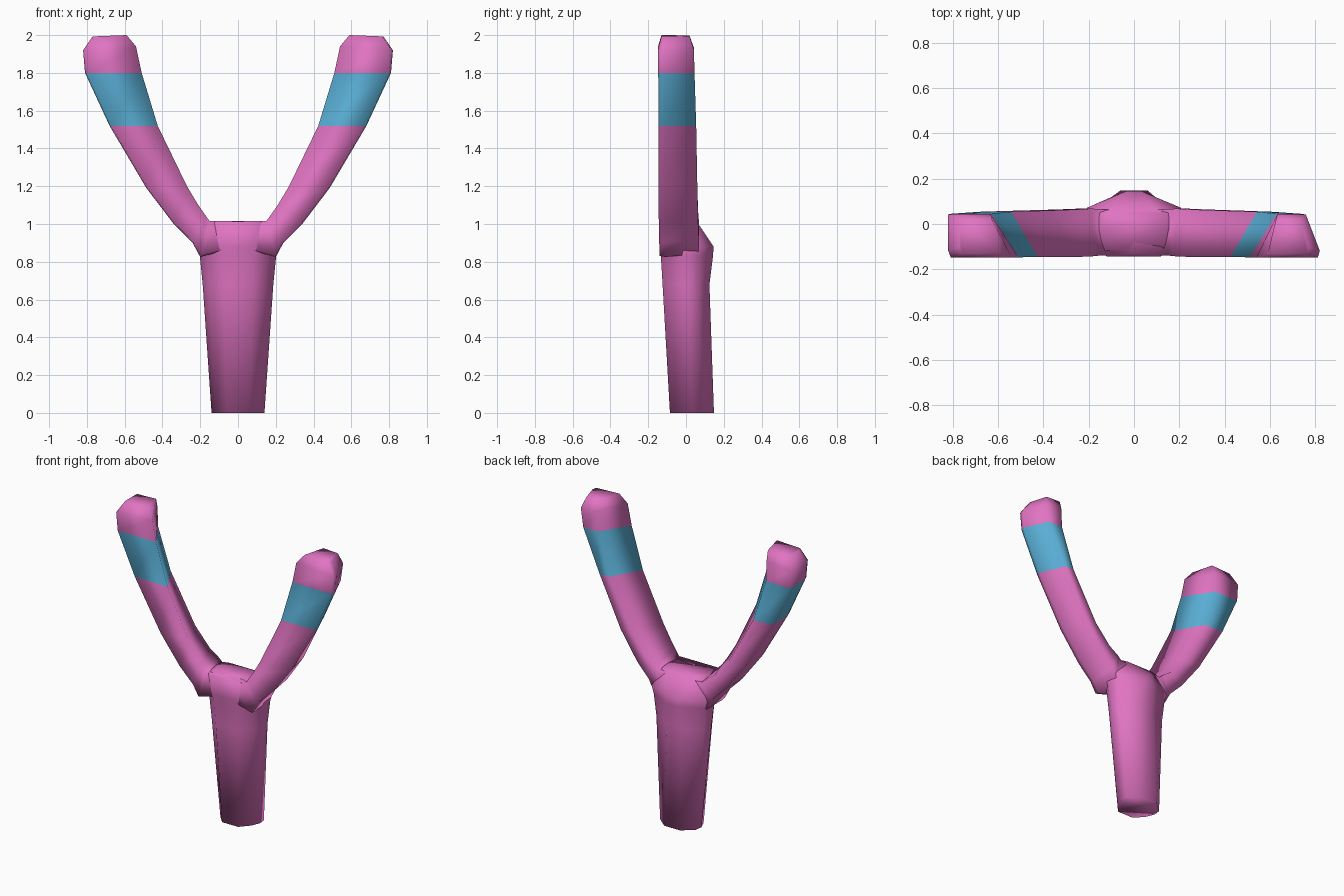
import bpy, bmesh, math

cube = bpy.data.objects.get("Cube")
if cube:
    bpy.data.objects.remove(cube)


def make_material(name, color):
    mat = bpy.data.materials.new(name)
    mat.use_nodes = True
    mat.diffuse_color = color
    mat.node_tree.nodes["Principled BSDF"].inputs["Base Color"].default_value = color
    return mat


pink = make_material("pink", (0.75, 0.175, 0.54, 1))
blue = make_material("blue", (0.105, 0.44, 0.69, 1))


def loft(name, rings, materials, pick=None):
    """Skin a list of equal-length rings and cap both ends."""
    bm = bmesh.new()
    loops = [[bm.verts.new(p) for p in ring] for ring in rings]
    for a, b in zip(loops, loops[1:]):
        for i in range(len(a)):
            j = (i + 1) % len(a)
            bm.faces.new((a[i], a[j], b[j], b[i]))
    bm.faces.new(loops[0][::-1])
    bm.faces.new(loops[-1])
    bmesh.ops.recalc_face_normals(bm, faces=bm.faces)
    if pick:
        for f in bm.faces:
            f.material_index = pick(f.calc_center_median())
    mesh = bpy.data.meshes.new(name)
    bm.to_mesh(mesh)
    bm.free()
    for m in materials:
        mesh.materials.append(m)
    obj = bpy.data.objects.new(name, mesh)
    bpy.context.collection.objects.link(obj)
    bpy.ops.object.select_all(action="DESELECT")
    obj.select_set(True)
    bpy.context.view_layer.objects.active = obj
    bpy.ops.object.shade_smooth_by_angle(angle=math.radians(125))
    return obj


# Handle: grip with well-cut front corners and a ridge at the back, widening upwards
def handle_ring(z, front, side, back):
    (front_half, front_y), (half, side_y), (back_half, back_y) = front, side, back
    corner = (front_half + (half - front_half) * 0.68, front_y + 0.06)
    right = [(front_half, front_y), corner, (half, front_y + 0.12),
             (half * 0.96, side_y), (back_half, back_y)]
    pts = right + [(-x, y) for x, y in reversed(right)]
    return [(x, y, z) for x, y in pts]


loft("handle", [
    handle_ring(0.0, (0.06, -0.085), (0.14, 0.085), (0.06, 0.148)),
    handle_ring(0.68, (0.08, -0.124), (0.187, 0.06), (0.055, 0.124)),
    handle_ring(0.83, (0.085, -0.133), (0.202, 0.068), (0.045, 0.143)),
    handle_ring(0.88, (0.1, -0.138), (0.215, 0.072), (0.03, 0.146)),
    handle_ring(1.013, (0.12, -0.143), (0.15, 0.045), (0.1, 0.057)),
], [pink])


# Fork: one sweep from tip to tip; each station has an inner and an outer point
# (inner x, inner z, outer x, outer z, front y, back y,
#  inward slant of the back, outer end of the back on the left arm)
centre = (0, 1.016, 0, 0.88, -0.134, 0.057, 0.08, 0.9)
arm = [
    (0.15, 1.015, 0.2, 0.825, -0.139, 0.066, 0.12, 0.9),
    (0.175, 1.05, 0.24, 0.9, -0.142, 0.068, 0.2, 0.88),
    (0.21, 1.1, 0.34, 1.0, -0.144, 0.064, 0.33, 0.87),
    (0.27, 1.2, 0.485, 1.19, -0.146, 0.06, 0.43, 0.82),
    (0.425, 1.52, 0.68, 1.52, -0.146, 0.054, 0.46, 0.72),
    (0.51, 1.8, 0.81, 1.8, -0.147, 0.045, 0.4, 0.76),
    (0.54, 1.94, 0.82, 1.92, -0.148, 0.042, 0.33, 0.78),
    (0.59, 2.0, 0.77, 1.993, -0.13, 0.018, 0.2, 0.8),
]


def fork_ring(station, side):
    xi, zi, xo, zo, front, back, slant, outer = station
    if side > 0:
        section = [(0, front), (0.97, front), (1, front + 0.03), (outer, back), (slant, back)]
    else:
        section = [(0, front), (0.96, front), (1, front + 0.03), (1, back), (slant, back)]
    return [(side * (xi + (xo - xi) * t), y, zi + (zo - zi) * t) for t, y in section]


rings = [fork_ring(s, -1) for s in reversed(arm)]
rings.append(fork_ring(centre, 1))
rings += [fork_ring(s, 1) for s in arm]
loft("fork", rings, [pink, blue], lambda c: 1 if 1.55 < c.z < 1.78 else 0)
